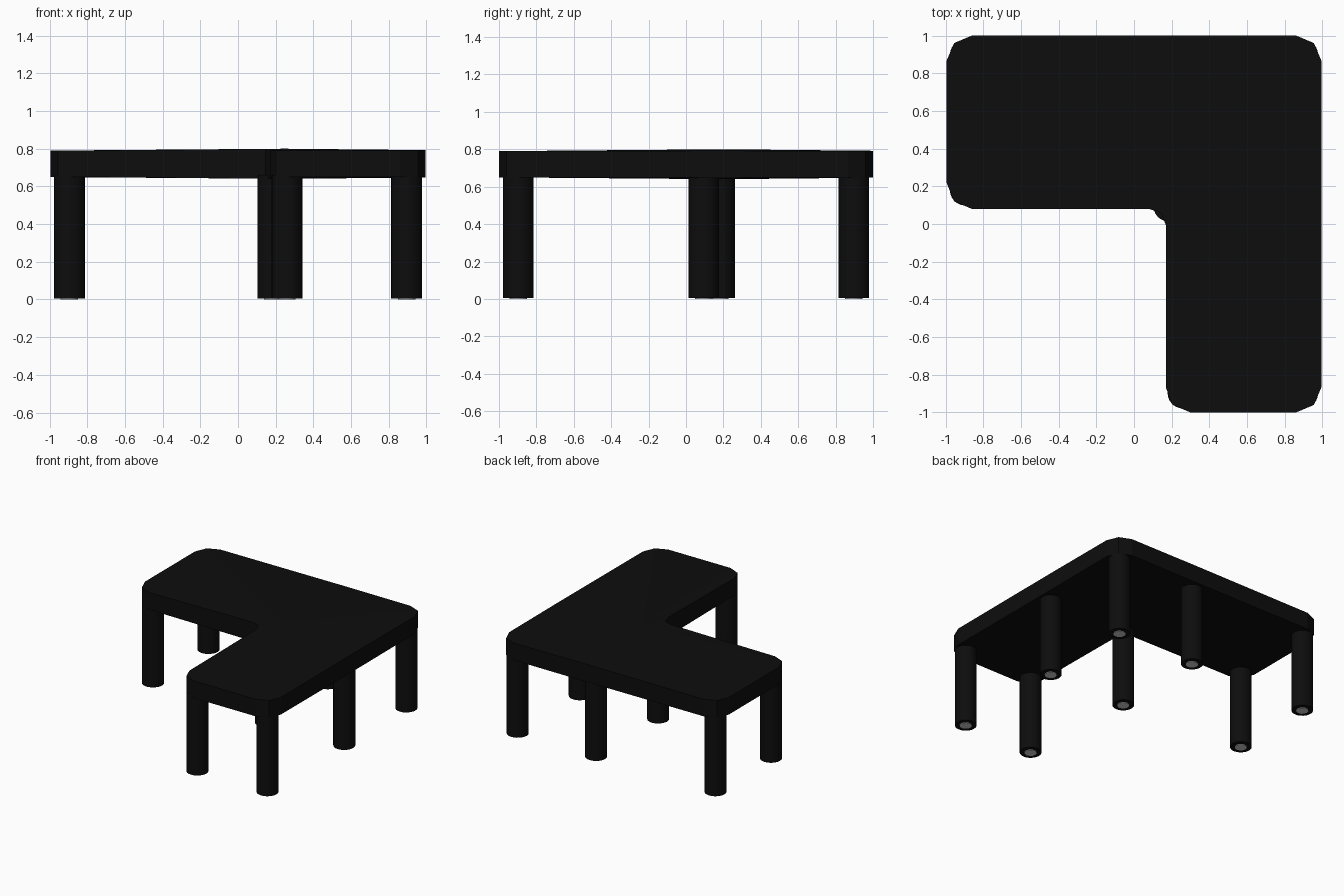
import bpy, bmesh, math

if "Cube" in bpy.data.objects:
    bpy.data.objects.remove(bpy.data.objects["Cube"])

black = bpy.data.materials.new("black_finish")
black.diffuse_color = (0.004, 0.004, 0.004, 1)
black.use_nodes = True
black.node_tree.nodes["Principled BSDF"].inputs["Base Color"].default_value = black.diffuse_color


def add_object(name, bm, material=None):
    bmesh.ops.recalc_face_normals(bm, faces=bm.faces)
    mesh = bpy.data.meshes.new(name)
    bm.to_mesh(mesh)
    bm.free()
    if material:
        mesh.materials.append(material)
    ob = bpy.data.objects.new(name, mesh)
    bpy.context.collection.objects.link(ob)
    return ob


def cylinder(name, x, y, z0, z1, radius, sides, material=None):
    bm = bmesh.new()
    bmesh.ops.create_cone(bm, cap_ends=True, segments=sides,
                          radius1=radius, radius2=radius, depth=z1 - z0)
    bmesh.ops.translate(bm, verts=bm.verts, vec=(x, y, (z0 + z1) / 2))
    # smooth sides, flat caps
    for f in bm.faces:
        f.smooth = len(f.verts) == 4
    for e in bm.edges:
        if any(len(f.verts) > 4 for f in e.link_faces):
            e.smooth = False
    return add_object(name, bm, material)


# Tabletop: L-shaped slab with clipped corners, very slightly thicker at the bend
outline = [
    (-0.995, 0.22), (-0.955, 0.12), (-0.86, 0.08),
    (-0.35, 0.08), (0.08, 0.08), (0.145, 0.058), (0.17, -0.01),
    (0.17, -0.45), (0.17, -0.87), (0.205, -0.96), (0.30, -1.0),
    (0.86, -1.0), (0.955, -0.96), (0.995, -0.865),
    (0.995, 0.2), (0.995, 0.865), (0.955, 0.96), (0.86, 1.0),
    (0.25, 1.0), (-0.86, 1.0), (-0.955, 0.96), (-0.995, 0.865),
]
bend = (0.25, 0.2)
mid_z = 0.72


def half_thickness(x, y):
    return 0.08 - 0.01 * min(1, math.hypot(x - bend[0], y - bend[1]))


bm = bmesh.new()
rings = []
for sign in (-1, 1):
    ring = [bm.verts.new((x, y, mid_z + sign * half_thickness(x, y))) for x, y in outline]
    centre = bm.verts.new((*bend, mid_z + sign * 0.08))
    for i, v in enumerate(ring):
        bm.faces.new((v, ring[(i + 1) % len(ring)], centre))
    rings.append(ring)
low, high = rings
for i in range(len(outline)):
    j = (i + 1) % len(outline)
    bm.faces.new((low[i], low[j], high[j], high[i]))
add_object("tabletop", bm, black)

# Legs: five at the outer corners, three around the bend
legs = {
    "back_left": (-0.895, 0.897), "back_middle": (0.185, 0.897),
    "back_right": (0.895, 0.897), "inner_left": (-0.895, 0.18),
    "inner_corner": (0.185, 0.095), "right_middle": (0.895, 0.095),
    "front_left": (0.26, -0.897), "front_right": (0.895, -0.897),
}
for label, (x, y) in legs.items():
    cylinder(label + "_leg", x, y, 0.004, 0.66, 0.082, 24, black)
    # pale glide pad under the leg
    cylinder(label + "_foot_pad", x, y, 0.0, 0.02, 0.046, 12)
